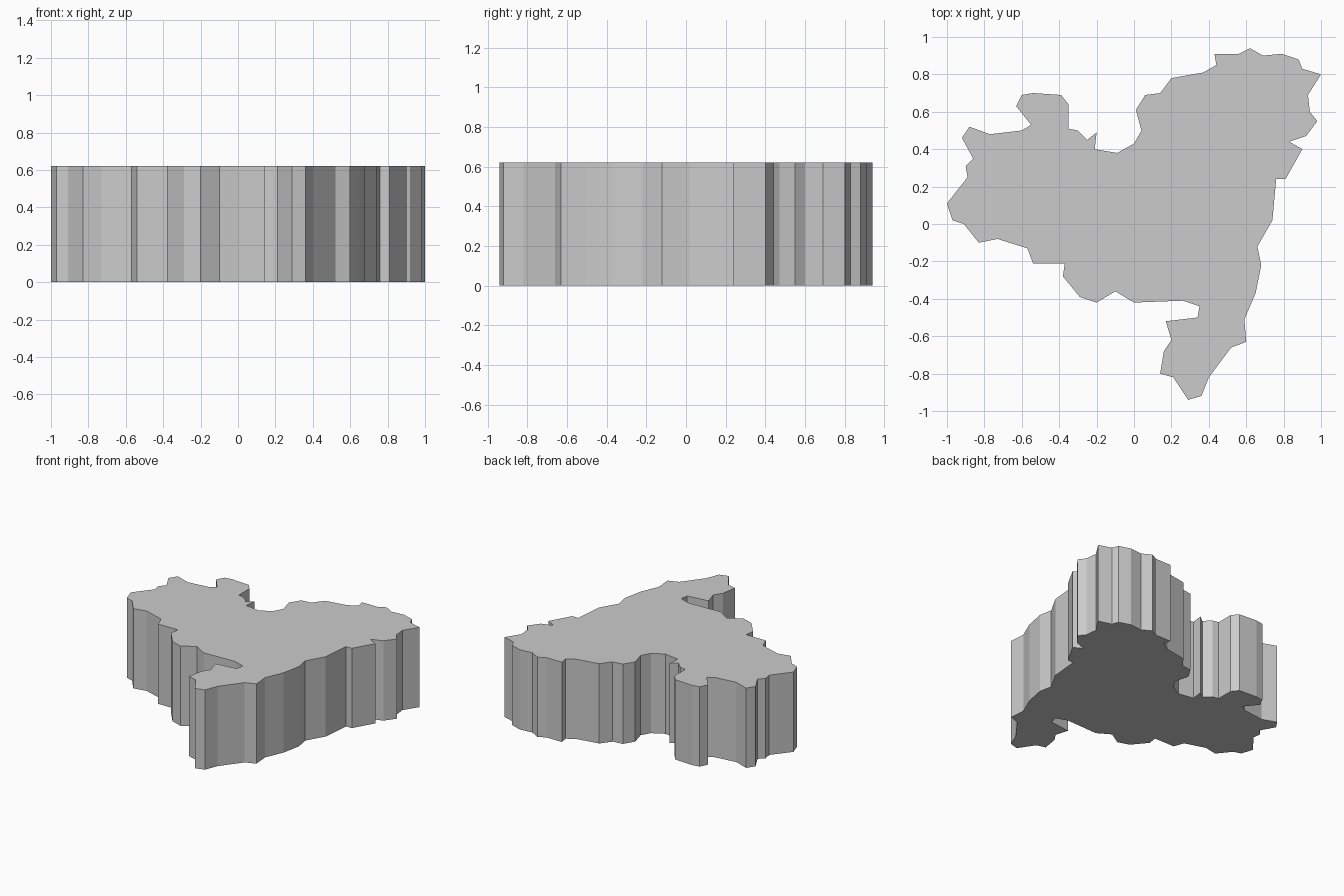
import bpy
import bmesh

HEIGHT = 0.62

# Border of the region, clockwise from the western tip, one run per side
north_west = [(-1.0, .11), (-.89, .25), (-.90, .31), (-.86, .35), (-.92, .46), (-.88, .52),
              (-.77, .48), (-.60, .50), (-.55, .53), (-.63, .63), (-.60, .69), (-.54, .70),
              (-.39, .69), (-.35, .64), (-.35, .51), (-.30, .50), (-.25, .45), (-.20, .49),
              (-.21, .40), (-.09, .38)]
north_east = [(0, .43), (.04, .50), (.01, .61), (.06, .69), (.14, .70), (.20, .78),
              (.37, .81), (.44, .85), (.43, .91), (.56, .91), (.62, .94), (.69, .90),
              (.79, .91), (.88, .88), (.90, .83), (1.0, .80)]
east = [(.93, .69), (.94, .60), (.98, .55), (.92, .47), (.83, .44), (.90, .40),
        (.81, .24), (.76, .24), (.74, .02), (.66, -.12), (.68, -.22), (.65, -.37),
        (.59, -.51), (.60, -.63), (.52, -.66), (.40, -.82), (.36, -.92), (.29, -.94)]
south_west = [(.21, -.82), (.14, -.80), (.16, -.68), (.20, -.62), (.17, -.52), (.34, -.50),
              (.35, -.44), (.26, -.41), (0, -.42), (-.10, -.36), (-.20, -.42), (-.29, -.39),
              (-.38, -.28), (-.37, -.21), (-.54, -.21), (-.57, -.13), (-.73, -.08),
              (-.83, -.10), (-.91, 0), (-.97, .02)]


def extruded_slab(name, outline, height):
    """Flat-shaded prism standing on z = 0."""
    bm = bmesh.new()
    base = bm.faces.new([bm.verts.new((x, y, 0)) for x, y in outline])
    top = bmesh.ops.extrude_face_region(bm, geom=[base], use_keep_orig=True)["geom"]
    bmesh.ops.translate(bm, vec=(0, 0, height),
                        verts=[v for v in top if isinstance(v, bmesh.types.BMVert)])
    bmesh.ops.recalc_face_normals(bm, faces=bm.faces)
    mesh = bpy.data.meshes.new(name)
    bm.to_mesh(mesh)
    bm.free()
    slab = bpy.data.objects.new(name, mesh)
    bpy.context.collection.objects.link(slab)
    return slab


# Map region as one thick plate
extruded_slab("region_map_slab", north_west + north_east + east + south_west, HEIGHT)
